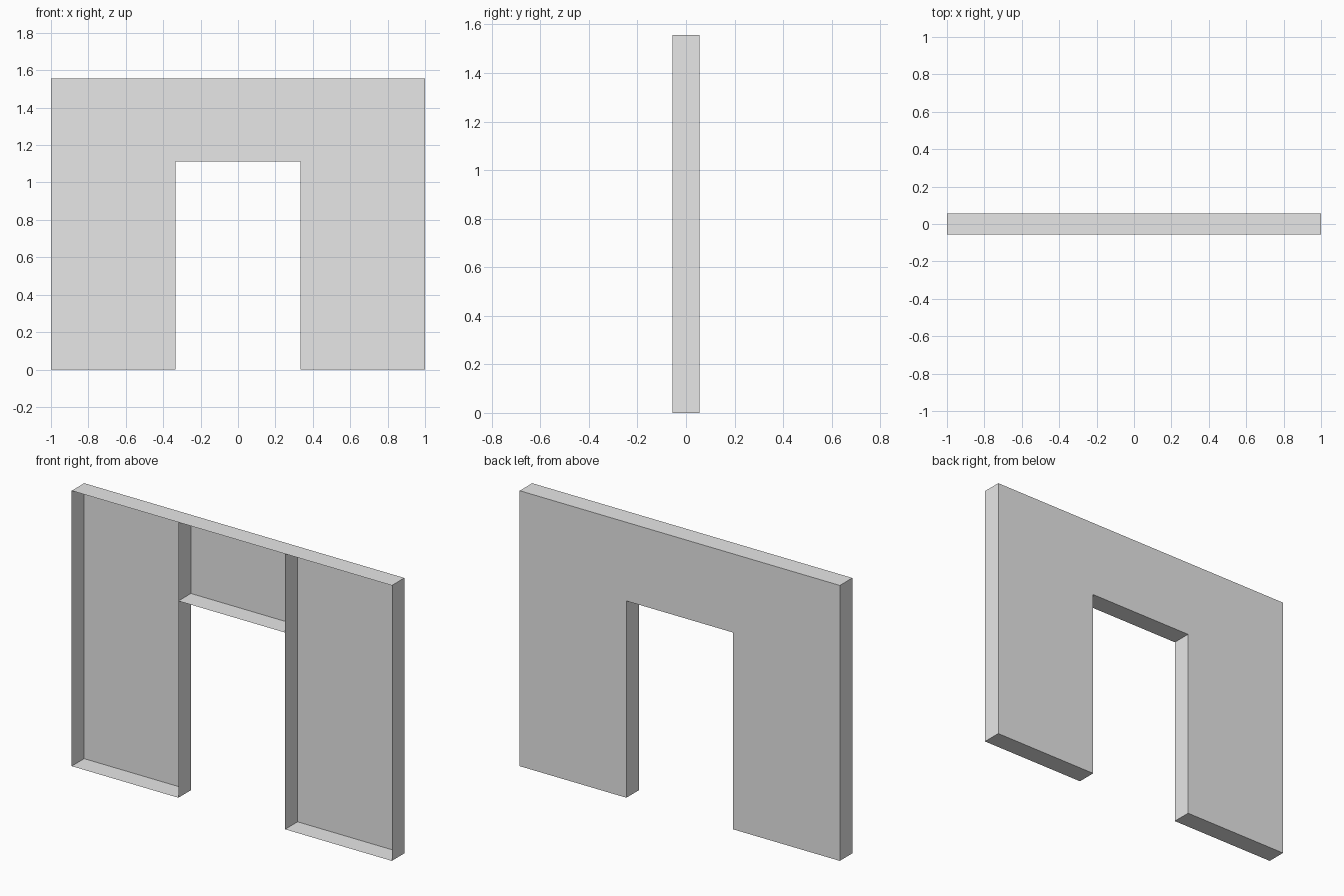
import bpy
import bmesh

if "Cube" in bpy.data.objects:
    bpy.data.objects.remove(bpy.data.objects["Cube"], do_unlink=True)

WIDTH = 2.0
HEIGHT = 14 / 9
DEPTH = 1 / 9
DOOR_X = 1 / 3       # half width of the doorway
DOOR_Z = 10 / 9      # height of the doorway

# Single light grey finish
grey = bpy.data.materials.new("light_grey")
grey.use_nodes = True
grey.diffuse_color = (0.8, 0.8, 0.8, 1)
grey.node_tree.nodes["Principled BSDF"].inputs["Base Color"].default_value = (0.8, 0.8, 0.8, 1)


def open_panel(name, x0, x1, z0, z1, with_sides=True):
    """Sheet box that is open at the front (-y)."""
    bm = bmesh.new()
    bmesh.ops.create_cube(bm, size=1)
    bm.normal_update()
    drop = [f for f in bm.faces
            if f.normal.y < -0.5 or (not with_sides and abs(f.normal.x) > 0.5)]
    bmesh.ops.delete(bm, geom=drop, context="FACES")
    for v in bm.verts:
        v.co.x = (x0 + x1) / 2 + v.co.x * (x1 - x0)
        v.co.y *= DEPTH
        v.co.z = (z0 + z1) / 2 + v.co.z * (z1 - z0)
    mesh = bpy.data.meshes.new(name)
    bm.to_mesh(mesh)
    bm.free()
    mesh.materials.append(grey)
    obj = bpy.data.objects.new(name, mesh)
    bpy.context.collection.objects.link(obj)
    return obj


# Full-height panels on either side of the doorway
open_panel("right_wall_panel", -WIDTH / 2, -DOOR_X, 0, HEIGHT)
open_panel("left_wall_panel", DOOR_X, WIDTH / 2, 0, HEIGHT)

# Panel above the doorway, sharing the side panels' inner walls
open_panel("lintel_panel", -DOOR_X, DOOR_X, DOOR_Z, HEIGHT, with_sides=False)
